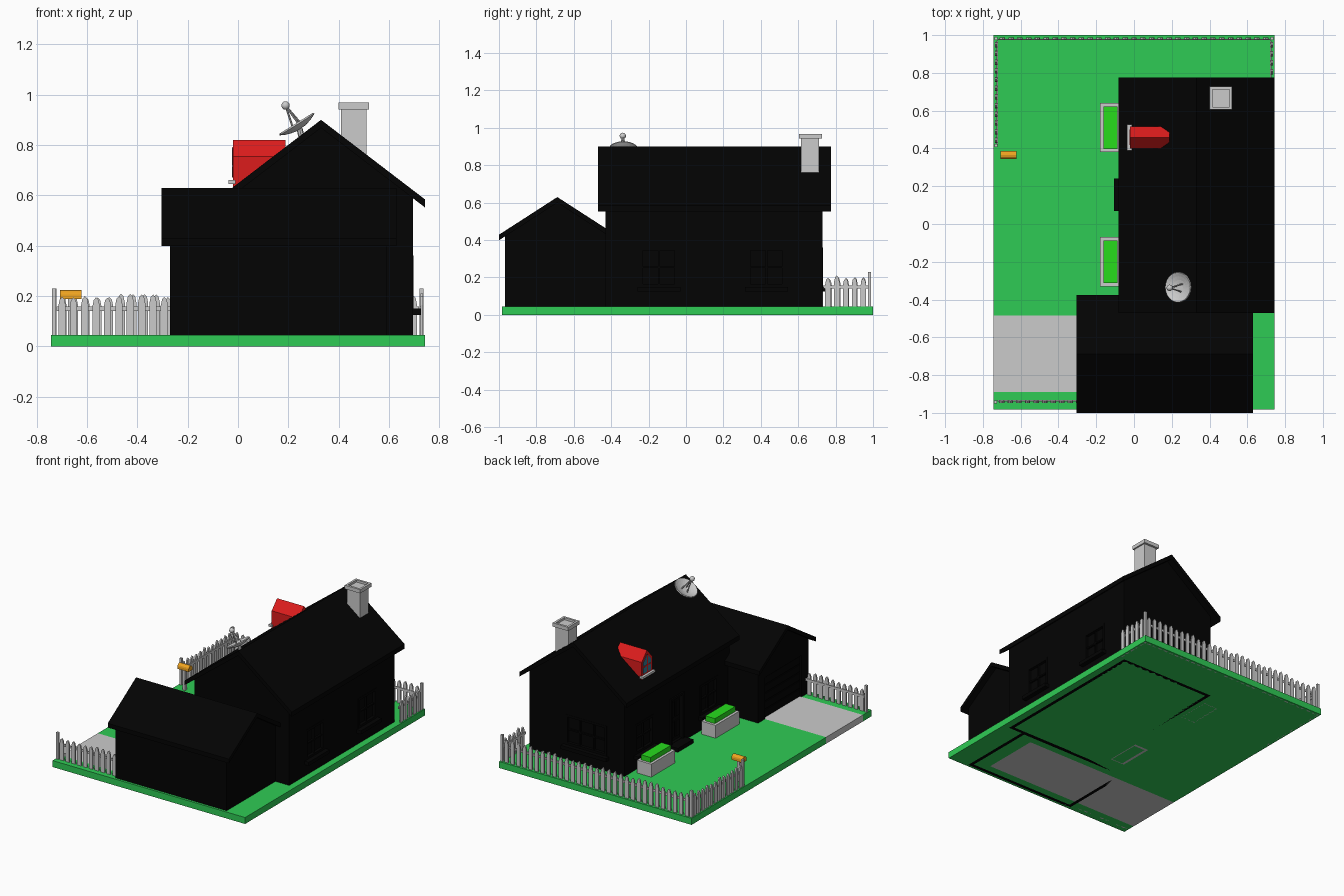
import bpy, bmesh, math, random
from mathutils import Vector, Matrix

if "Cube" in bpy.data.objects:
    bpy.data.objects.remove(bpy.data.objects["Cube"])
random.seed(4)


def material(name, r, g, b):
    m = bpy.data.materials.new(name)
    m.diffuse_color = (r, g, b, 1)
    m.use_nodes = True
    m.node_tree.nodes["Principled BSDF"].inputs["Base Color"].default_value = m.diffuse_color
    return m


BLACK = material("black", 0.001, 0.001, 0.001)
LAWN = material("lawn_green", 0.028, 0.60, 0.09)
BUSH = material("hedge_green", 0.02, 0.72, 0.012)
RED = material("red", 0.72, 0.012, 0.012)
TEAL = material("teal", 0.033, 0.21, 0.32)
ORANGE = material("orange", 0.89, 0.38, 0.015)


def finish(name, bm, mat=None):
    bmesh.ops.recalc_face_normals(bm, faces=bm.faces)
    me = bpy.data.meshes.new(name)
    bm.to_mesh(me)
    bm.free()
    ob = bpy.data.objects.new(name, me)
    bpy.context.collection.objects.link(ob)
    if mat:
        me.materials.append(mat)
    return ob


def add_prism(bm, pts, axis, a, b):
    """Extrude a 2D outline from a to b along an axis (outline in the other two axes)."""
    def co(p, t):
        return {'x': (t, p[0], p[1]), 'y': (p[0], t, p[1]), 'z': (p[0], p[1], t)}[axis]
    f = bm.faces.new([bm.verts.new(co(p, a)) for p in pts])
    g = bmesh.ops.extrude_face_region(bm, geom=[f])
    vs = [v for v in g['geom'] if isinstance(v, bmesh.types.BMVert)]
    bmesh.ops.translate(bm, verts=vs, vec=Vector(co((0, 0), b - a)))


def add_box(bm, x0, x1, y0, y1, z0, z1):
    add_prism(bm, [(x0, y0), (x1, y0), (x1, y1), (x0, y1)], 'z', z0, z1)


def prism(name, pts, axis, a, b, mat=None):
    bm = bmesh.new()
    add_prism(bm, pts, axis, a, b)
    return finish(name, bm, mat)


def boxes(name, blist, mat=None):
    bm = bmesh.new()
    for b in blist:
        add_box(bm, *b)
    return finish(name, bm, mat)


def cut(ob, cutter):
    cutter.hide_render = True
    cutter.hide_set(True)
    m = ob.modifiers.new("cut", 'BOOLEAN')
    m.operation = 'DIFFERENCE'
    m.object = cutter


# ground: lawn with a slot for the driveway
G = 0.045
prism("lawn", [(-.743, -.983), (.743, -.983), (.743, 1), (-.743, 1), (-.743, -.484),
               (.47, -.484), (.47, -.89), (-.743, -.89)], 'z', 0, G, LAWN)
boxes("driveway", [(-.743, .47, -.89, -.484, 0, G)])


# roofs and hollow gabled walls
def gable(mid, half, top, slope, base):
    e = top - half * slope
    return [(mid - half, base), (mid + half, base), (mid + half, e), (mid, top), (mid - half, e)]


def roof(name, axis, mid, half, top, slope, thick, a, b):
    e = top - half * slope
    prism(name, [(mid - half, e), (mid, top), (mid + half, e), (mid + half, e - thick),
                 (mid, top - thick), (mid - half, e - thick)], axis, a, b, BLACK)


def walls(name, axis, mid, half, top, slope, a, b, t=.025):
    ob = prism(name, gable(mid, half, top, slope, 0), axis, a, b, BLACK)
    cut(ob, prism(name + "_hollow", gable(mid, half - t, top + .05, slope, -.1), axis, a + t, b - t))
    return ob


roof("house_roof", 'y', .33, .413, .90, .765, .032, -.47, .775)
roof("garage_roof", 'x', -.688, .312, .63, .645, .03, -.305, .63)
house = walls("house_walls", 'y', .33, .366, .875, .765, -.43, .73)
garage = walls("garage_walls", 'x', -.688, .279, .607, .645, -.27, .59)

# windows, each recessed with a frame, glazing bars and a sill
cuts, frames, sills = [], [], []


def window(axis, wall, sign, c, w, z0=.15, z1=.36, panes=2):
    def put(lst, u0, u1, d0, d1, za, zb):
        p, q = sorted((wall + sign * d0, wall + sign * d1))
        lst.append((p, q, u0, u1, za, zb) if axis == 'x' else (u0, u1, p, q, za, zb))
    l, r, t = c - w / 2, c + w / 2, .016
    put(cuts, l, r, -.018, .03, z0, z1)
    put(frames, l, l + t, -.019, .002, z0, z1)
    put(frames, r - t, r, -.019, .002, z0, z1)
    put(frames, l, r, -.019, .002, z1 - t, z1)
    put(frames, l, r, -.019, .002, z0, z0 + t)
    put(frames, l, r, -.019, -.006, (z0 + z1) / 2 - .005, (z0 + z1) / 2 + .005)
    for i in range(1, panes):
        u = l + w * i / panes
        put(frames, u - .005, u + .005, -.019, -.006, z0, z1)
    put(sills, l - .015, r + .015, -.01, .032, z0 - .025, z0)


for y in (-.145, .43):
    window('x', .696, 1, y, .2)
for y in (-.2, .51):
    window('x', -.036, -1, y, .2)
window('y', .73, 1, .26, .32, panes=3)
boxes("window_frames", frames, BLACK)
boxes("window_sills", sills, BLACK)

# front door with surround and step
cuts.append((-.08, -.018, .095, .215, .075, .38))
boxes("door_surround", [(-.046, -.03, .083, .097, .07, .39), (-.046, -.03, .213, .227, .07, .39),
                        (-.046, -.03, .083, .227, .378, .392)], BLACK)
boxes("door_panels", [(-.026, -.015, y, y + .04, z, z + .11)
                      for y in (.108, .162) for z in (.1, .24)], BLACK)
boxes("door_step", [(-.105, -.03, .07, .24, 0, .072)], BLACK)
cut(house, boxes("house_recesses", cuts))

# garage door with slats
cut(garage, boxes("garage_recess", [(-.3, -.255, -.89, -.484, G, .335)]))
boxes("garage_door_slats", [(-.26, -.25, -.885, -.489, G + .005 + i * .057, G + .053 + i * .057)
                            for i in range(5)], BLACK)

# chimney, hollow at the top
bm = bmesh.new()
add_box(bm, .41, .51, .615, .712, .62, .945)
add_box(bm, .40, .52, .605, .727, .942, .953)
for b in ((.40, .415, .605, .727), (.505, .52, .605, .727),
          (.415, .505, .605, .62), (.415, .505, .712, .727)):
    add_box(bm, *b, .953, .968)
finish("chimney", bm)

# dormer
prism("dormer", [(.40, .6), (.517, .6), (.517, .755), (.459, .82), (.40, .755)], 'x', -.02, .188, RED)
prism("dormer_glass", [(.418, .67), (.5, .67), (.5, .748), (.459, .792), (.418, .748)],
      'x', -.022, -.01, TEAL)
boxes("dormer_bars", [(-.024, -.01, .455, .463, .67, .79), (-.024, -.01, .418, .5, .712, .72)], RED)
boxes("dormer_sill", [(-.037, -.01, .39, .527, .645, .66)])

# satellite dish: shallow bowl, three struts and a receiver ball
n = Vector((-.53, 0, .85)).normalized()
tilt = Matrix.Translation((.233, -.335, .884)) @ n.to_track_quat('Z', 'Y').to_matrix().to_4x4()
R, SEG, DEPTH = .08, 24, .022
bm = bmesh.new()
rings = [[bm.verts.new((R * f * math.cos(2 * math.pi * i / SEG), R * f * math.sin(2 * math.pi * i / SEG),
                        DEPTH * (f * f - 1))) for i in range(SEG)] for f in (.25, .5, .75, 1)]
bm.faces.new(rings[0])
for p, q in zip(rings, rings[1:]):
    for i in range(SEG):
        j = (i + 1) % SEG
        bm.faces.new((p[i], p[j], q[j], q[i]))
bm.transform(tilt)
dish = finish("dish", bm)
sol = dish.modifiers.new("thickness", 'SOLIDIFY')
sol.thickness = .007
sol.offset = 0


def add_rod(bm, a, b, r):
    d = b - a
    m = Matrix.Translation((a + b) / 2) @ d.to_track_quat('Z', 'Y').to_matrix().to_4x4()
    bmesh.ops.create_cone(bm, cap_ends=True, segments=8, radius1=r, radius2=r, depth=d.length, matrix=m)


ball = Vector((.189, -.338, .957))
bm = bmesh.new()
for k in range(3):
    t = 2 * math.pi * k / 3 + .3
    add_rod(bm, tilt @ Vector((.025 * math.cos(t), .025 * math.sin(t), -.02)), ball, .004)
add_rod(bm, tilt @ Vector((0, 0, -.022)), Vector((.255, -.335, .82)), .012)
finish("dish_struts", bm)
bm = bmesh.new()
bmesh.ops.create_uvsphere(bm, u_segments=14, v_segments=8, radius=.017, matrix=Matrix.Translation(ball))
ob = finish("dish_receiver", bm)
for p in ob.data.polygons:
    p.use_smooth = True

# flower boxes: open rims filled with hedge
for i, y in enumerate((-.2, .51)):
    a, b, t = y - .13, y + .13, .018
    boxes(f"planter_{i}", [(-.18, -.07, a, a + t, 0, .135), (-.18, -.07, b - t, b, 0, .135),
                           (-.18, -.18 + t, a + t, b - t, 0, .135), (-.07 - t, -.07, a + t, b - t, 0, .135)])
    boxes(f"hedge_{i}", [(-.18 + t, -.07 - t, a + t, b - t, G, .17)], BUSH)

# letter box on a post
boxes("letter_post", [(-.676, -.656, .355, .375, 0, .192)])
arc = [(.365 + .021 * math.cos(math.pi * i / 6), .205 + .018 * math.sin(math.pi * i / 6)) for i in range(7)]
prism("letter_box", [(.344, .188), (.386, .188)] + arc, 'x', -.708, -.622, ORANGE)


# picket fences: pickets, one rail on the inner side, end posts
def fence(name, axis, pos, a, b, posts):
    bm = bmesh.new()
    inner = -1 if pos > 0 else 1
    count = round((b - a) / .047)
    for i in range(count):
        c = a + (i + .5) * (b - a) / count
        h = .2 + random.uniform(-.008, .01)
        w = .0145
        add_prism(bm, [(c - w, 0), (c + w, 0), (c + w, h - .035), (c + w * .65, h - .01), (c, h),
                       (c - w * .65, h - .01), (c - w, h - .035)], axis, pos - .005, pos + .005)
    r0, r1 = sorted((pos + inner * .003, pos + inner * .009))
    add_prism(bm, [(a, .141), (b, .141), (b, .158), (a, .158)], axis, r0, r1)
    for c in posts:
        add_prism(bm, [(c - .008, 0), (c + .008, 0), (c + .008, .23), (c - .008, .23)],
                  axis, pos - .008, pos + .008)
    finish(name, bm)


fence("fence_front", 'y', -.942, -.722, -.27, [-.732])
fence("fence_back", 'y', .982, -.72, .72, [-.73, .73])
fence("fence_left", 'x', -.73, .42, .972, [.415])
fence("fence_right", 'x', .73, .735, .972, [])
